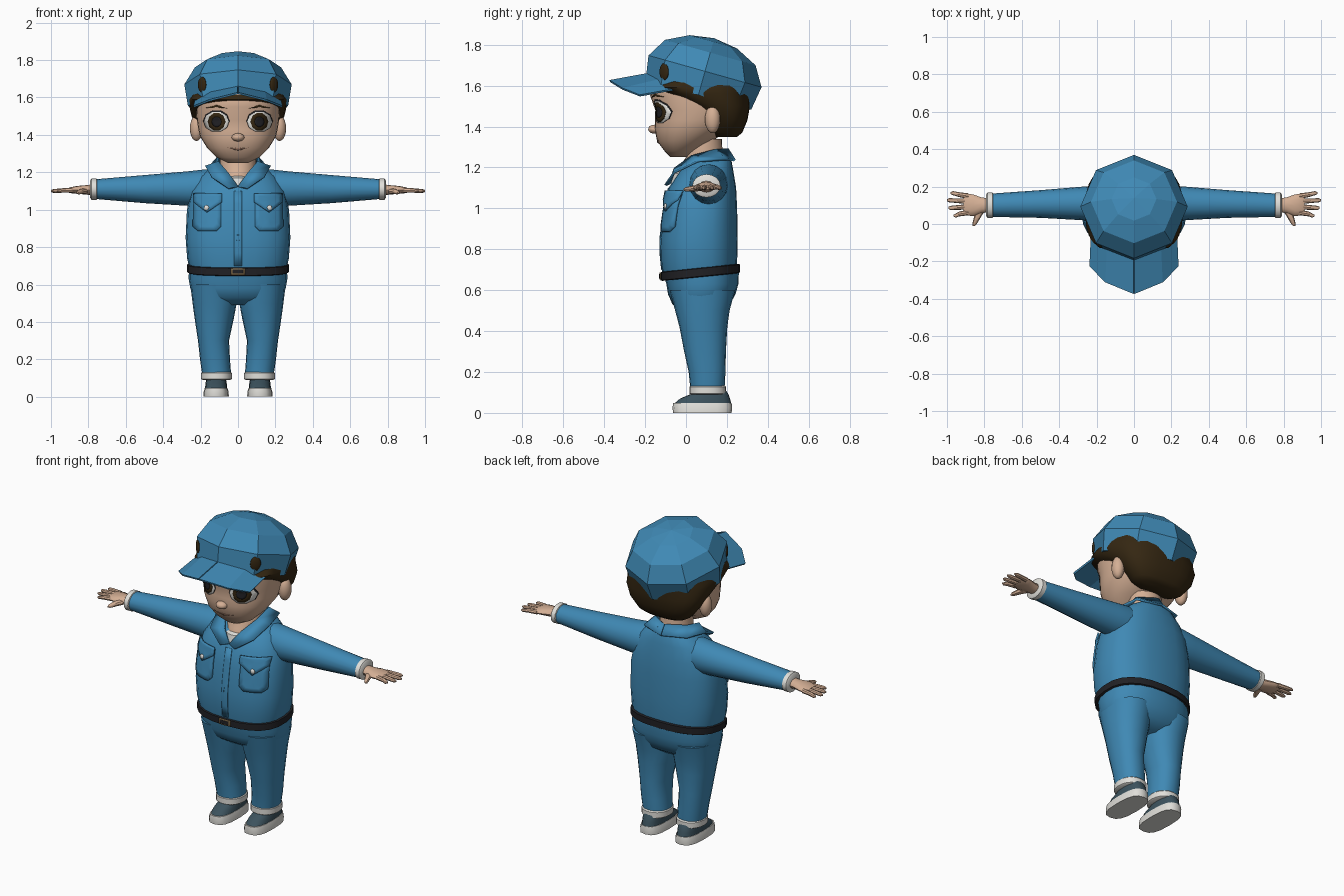
import bpy, bmesh, math
from mathutils import Matrix, Vector
from mathutils.bvhtree import BVHTree

if "Cube" in bpy.data.objects:
    bpy.data.objects.remove(bpy.data.objects["Cube"])


def material(name, r, g, b):
    m = bpy.data.materials.new(name)
    m.use_nodes = True
    m.diffuse_color = (r, g, b, 1)
    bsdf = next(n for n in m.node_tree.nodes if n.type == 'BSDF_PRINCIPLED')
    bsdf.inputs["Base Color"].default_value = (r, g, b, 1)
    bsdf.inputs["Roughness"].default_value = 0.8
    return m


BLUE = material("work blue", .05, .25, .46)
SKIN = material("skin", .66, .43, .30)
HAIR = material("dark brown", .035, .02, .006)
WHITE = material("off white", .75, .74, .70)
SLATE = material("slate", .045, .085, .11)
BLACK = material("black", .015, .015, .018)
BRASS = material("brass", .30, .20, .09)
LIP = material("lip", .40, .22, .15)


def finish(name, bm, mat, mirror=False, smooth=40, solid=0, fix=True):
    if fix:
        bmesh.ops.recalc_face_normals(bm, faces=bm.faces[:])
    me = bpy.data.meshes.new(name)
    bm.to_mesh(me)
    bm.free()
    me.materials.append(mat)
    if smooth:
        me.shade_smooth()
        me.set_sharp_from_angle(angle=math.radians(smooth))
    ob = bpy.data.objects.new(name, me)
    bpy.context.collection.objects.link(ob)
    if solid:
        mod = ob.modifiers.new("thickness", 'SOLIDIFY')
        mod.thickness, mod.offset = solid, 1
    if mirror:
        ob.modifiers.new("both_sides", 'MIRROR')
    return ob


def loft(name, mat, sections, axis='z', n=24, power=2.0, lean=0, mirror=False, smooth=40):
    """Skin rounded sections (t, centre a, centre b, radius a, radius b)."""
    bm, rings = bmesh.new(), []
    for t, ca, cb, ra, rb in sections:
        ring = []
        for i in range(n):
            c, s = math.cos(math.tau * i / n), math.sin(math.tau * i / n)
            a = ca + ra * math.copysign(abs(c) ** (2 / power), c)
            b = cb + rb * math.copysign(abs(s) ** (2 / power), s)
            p = {'x': (t, a, b), 'y': (a, t, b), 'z': (a, b, t + lean * b)}[axis]
            ring.append(bm.verts.new(p))
        rings.append(ring)
    for lo, hi in zip(rings, rings[1:]):
        for i in range(n):
            j = (i + 1) % n
            bm.faces.new((lo[i], lo[j], hi[j], hi[i]))
    bm.faces.new(rings[0])
    bm.faces.new(rings[-1])
    return finish(name, bm, mat, mirror, smooth)


def ball(name, mat, loc, radii, turn=0, mirror=False):
    bm = bmesh.new()
    m = Matrix.Translation(loc) @ Matrix.Rotation(turn, 4, 'Z') @ Matrix.Diagonal((*radii, 1))
    bmesh.ops.create_uvsphere(bm, u_segments=16, v_segments=10, radius=1, matrix=m)
    return finish(name, bm, mat, mirror, 60)


def strip(name, mat, inner, outer, thick, smooth=0):
    bm = bmesh.new()
    a, b = [[bm.verts.new(p) for p in row] for row in (inner, outer)]
    for i in range(len(a) - 1):
        bm.faces.new((a[i], b[i], b[i + 1], a[i + 1]))
    ob = finish(name, bm, mat, True, smooth, thick)
    ob.modifiers["both_sides"].use_clip = True
    return ob


def surface(ob):
    me = ob.data
    return BVHTree.FromPolygons([v.co for v in me.vertices], [p.vertices for p in me.polygons])


def front_y(tree, x, z):
    hit = tree.ray_cast(Vector((x, -2, z)), Vector((0, 1, 0)))[0]
    return hit.y if hit else 0


def drape(name, mat, tree, outline, thick, lift=0.0, mirror=True):
    """Thin plate of a front outline (x, z) laid on a surface."""
    pts = []
    for (x, z), (u, w) in zip(outline, outline[1:] + outline[:1]):
        pts += [(x + (u - x) * k / 3, z + (w - z) * k / 3) for k in range(3)]
    cx, cz = [sum(c) / len(pts) for c in zip(*pts)]
    bm, rings = bmesh.new(), []

    def vert(x, z):
        return bm.verts.new((x, front_y(tree, x, z) - lift, z))
    for s in (1, .66, .33):
        rings.append([vert(cx + (x - cx) * s, cz + (z - cz) * s) for x, z in pts])
    mid, n = vert(cx, cz), len(pts)
    for i in range(n):
        j = (i + 1) % n
        for a, b in zip(rings, rings[1:]):
            bm.faces.new((a[i], a[j], b[j], b[i]))
        bm.faces.new((rings[-1][i], rings[-1][j], mid))
    bm.normal_update()
    if sum(f.normal.y for f in bm.faces) > 0:
        bmesh.ops.reverse_faces(bm, faces=bm.faces[:])
    return finish(name, bm, mat, mirror, 40, thick, fix=False)


def oval(cx, cz, rx, rz):
    return [(cx + rx * math.cos(math.tau * i / 10), cz + rz * math.sin(math.tau * i / 10))
            for i in range(10)]


# Shirt body, collar and neck
torso = loft("shirt_body", BLUE, [
    (.68, 0, .065, .258, .18), (.74, 0, .063, .272, .187), (.85, 0, .063, .28, .19),
    (1.0, 0, .072, .273, .178), (1.1, 0, .08, .25, .165), (1.18, 0, .1, .205, .132),
    (1.23, 0, .125, .14, .098), (1.26, 0, .13, .09, .08)], power=2.5)
loft("neck", SKIN, [(1.15, 0, .08, .09, .13), (1.2, 0, .08, .1, .115),
                    (1.25, 0, .09, .095, .09), (1.34, 0, .09, .095, .085)])
loft("undershirt", WHITE, [(1.1, 0, .07, .08, .148), (1.17, 0, .08, .09, .142),
                           (1.18, 0, .08, .085, .12)])
strip("collar", BLUE,
      [(0, -.075, 1.12), (.05, -.05, 1.19), (.1, .03, 1.25), (.1, .14, 1.28), (0, .2, 1.285)],
      [(.05, -.095, 1.11), (.14, -.055, 1.17), (.17, .06, 1.225), (.14, .19, 1.235), (0, .235, 1.23)],
      .012, 50)

# Pockets, flaps, buttons and front placket
shirt = surface(torso)
drape("pocket", BLUE, shirt, [(.09, 1.07), (.23, 1.07), (.235, .91), (.21, .885),
                              (.115, .885), (.09, .91)], .012)
drape("pocket_flap", BLUE, shirt, [(.085, 1.085), (.235, 1.085), (.235, 1.04),
                                   (.165, .985), (.085, 1.04)], .009, .012)
ball("pocket_button", WHITE, (.168, front_y(shirt, .168, 1.01) - .022, 1.01),
     (.014, .008, .014), 0, True)
drape("placket", BLUE, shirt, [(-.02, 1.1), (.02, 1.1), (.02, .9), (.02, .7),
                               (-.02, .7), (-.02, .9)], .004, 0, False)

# Sleeves and cuffs
loft("sleeve", BLUE, [(.1, .11, 1.115, .09, .1), (.18, .11, 1.115, .095, .1),
                      (.27, .11, 1.113, .09, .092), (.5, .107, 1.11, .074, .075),
                      (.77, .1, 1.11, .062, .052)], 'x', 16, mirror=True)
loft("sleeve_cuff", WHITE, [(.752, .1, 1.11, .06, .05), (.757, .1, 1.11, .069, .057),
                            (.783, .1, 1.11, .069, .057), (.79, .1, 1.11, .058, .047)],
     'x', 16, mirror=True)

# Hands
loft("palm", SKIN, [(.77, .1, 1.106, .036, .03), (.815, .1, 1.106, .042, .025),
                    (.86, .1, 1.106, .058, .021), (.9, .105, 1.104, .058, .015),
                    (.912, .106, 1.103, .05, .01)], 'x', 12, mirror=True)
for i, (root, tip, reach) in enumerate([(.062, .045, .965), (.092, .086, .993),
                                        (.121, .127, 1.0), (.149, .165, .98)]):
    loft(f"finger_{i + 1}", SKIN, [(.885, root, 1.104, .015, .013),
         (.935, (root + tip) / 2, 1.103, .013, .012), (reach - .012, tip, 1.1, .011, .01),
         (reach, tip, 1.1, .005, .005)], 'x', 8, mirror=True)
loft("thumb", SKIN, [(.075, .82, 1.1, .025, .016), (.035, .838, 1.097, .018, .014),
                     (0, .853, 1.093, .012, .011), (-.012, .857, 1.092, .005, .005)],
     'y', 8, mirror=True)

# Trousers
loft("trouser_hips", BLUE, [(.49, 0, .075, .17, .08), (.53, 0, .074, .235, .14),
                            (.58, 0, .077, .255, .165), (.63, 0, .08, .264, .176),
                            (.7, 0, .072, .262, .187)], power=2.4)
loft("trouser_leg", BLUE, [(.11, .113, .105, .077, .083), (.2, .123, .103, .08, .09),
                           (.3, .131, .093, .083, .102), (.42, .127, .085, .105, .117),
                           (.5, .125, .08, .118, .133), (.6, .13, .08, .125, .16)],
     n=20, power=2.2, mirror=True)
loft("trouser_cuff", WHITE, [(.09, .115, .106, .075, .082), (.095, .115, .106, .082, .09),
                             (.127, .115, .106, .082, .09), (.135, .115, .106, .074, .082)],
     n=20, power=2.2, mirror=True)

# Belt and buckle
belt = loft("belt", BLACK, [(.657, 0, .07, .264, .186), (.661, 0, .07, .274, .194),
                            (.699, 0, .07, .274, .194), (.703, 0, .07, .262, .186)],
            power=2.45, lean=.1)
strap = surface(belt)
drape("buckle_frame", BRASS, strap, [(-.036, .652), (.036, .652), (.036, .686), (-.036, .686)],
      .005, .001, False)
drape("buckle_center", BLACK, strap, [(-.028, .658), (.028, .658), (.028, .68), (-.028, .68)],
      .004, .004, False)

# Shoes
loft("shoe_sole", WHITE, [(0, .117, .08, .068, .143), (.025, .117, .08, .067, .146),
                          (.048, .117, .08, .06, .143)], n=16, power=2.8, mirror=True)
loft("shoe_upper", SLATE, [(.045, .117, .082, .059, .14), (.07, .117, .093, .057, .122),
                           (.092, .117, .115, .053, .092), (.11, .117, .12, .05, .075)],
     n=16, power=2.5, mirror=True)

# Head, nose, ears and hair
head = loft("head", SKIN, [
    (1.25, 0, -.035, .055, .04), (1.28, 0, -.03, .115, .075), (1.33, 0, -.005, .165, .137),
    (1.39, 0, .03, .202, .183), (1.43, 0, .045, .212, .197), (1.48, 0, .055, .22, .205),
    (1.55, 0, .05, .224, .225), (1.62, 0, .055, .22, .22), (1.7, 0, .09, .15, .15)],
    n=32, power=2.2, smooth=60)
ball("nose", SKIN, (0, -.155, 1.387), (.034, .03, .022))
ball("ear", SKIN, (.222, .13, 1.435), (.035, .038, .068), -.3, True)
loft("hair", HAIR, [(1.35, 0, .195, .13, .055), (1.37, 0, .195, .165, .08),
                    (1.43, 0, .195, .215, .105), (1.5, 0, .165, .248, .148),
                    (1.56, 0, .095, .262, .215), (1.59, 0, .065, .262, .25),
                    (1.66, 0, .09, .22, .22)], power=2.5)

# Eyes, brows and mouth
face = surface(head)
drape("eye_lash", BLACK, face, oval(.115, 1.474, .07, .06), .002)
drape("eye_white", WHITE, face, oval(.115, 1.47, .066, .056), .002, .002)
drape("iris", HAIR, face, oval(.114, 1.47, .047, .049), .002, .004)
drape("pupil", BLACK, face, oval(.114, 1.47, .026, .028), .002, .006)
drape("eyebrow", HAIR, face, [(.055, 1.54), (.11, 1.56), (.17, 1.545), (.11, 1.549)], .003)
drape("mouth", LIP, face, [(-.065, 1.334), (0, 1.328), (.065, 1.334), (0, 1.318)],
      .003, 0, False)

# Faceted cap crown, tilted back
bm = bmesh.new()
tilt = Matrix.Translation((0, .093, 1.67)) @ Matrix.Rotation(math.radians(-15.7), 4, 'X')
rings = [[bm.verts.new(tilt @ Vector((r * math.cos(math.tau * i / 8), r * math.sin(math.tau * i / 8), h)))
          for i in range(8)] for h, r in ((-.12, .268), (0, .287), (.095, .23), (.15, .12))]
apex = bm.verts.new(tilt @ Vector((0, 0, .168)))
for i in range(8):
    j = (i + 1) % 8
    for lo, hi in zip(rings, rings[1:]):
        bm.faces.new((lo[i], lo[j], hi[j], hi[i]))
    bm.faces.new((rings[-1][i], rings[-1][j], apex))
bm.faces.new(rings[0])
finish("cap_crown", bm, BLUE, smooth=0)

# Cap brim and vents
strip("cap_brim", BLUE,
      [(0, -.17, 1.655), (.14, -.12, 1.625), (.225, -.04, 1.58)],
      [(0, -.372, 1.618), (.15, -.31, 1.58), (.233, -.225, 1.547)], .01)
ball("cap_vent", HAIR, (.192, -.107, 1.668), (.011, .03, .042), -math.pi / 4, True)
